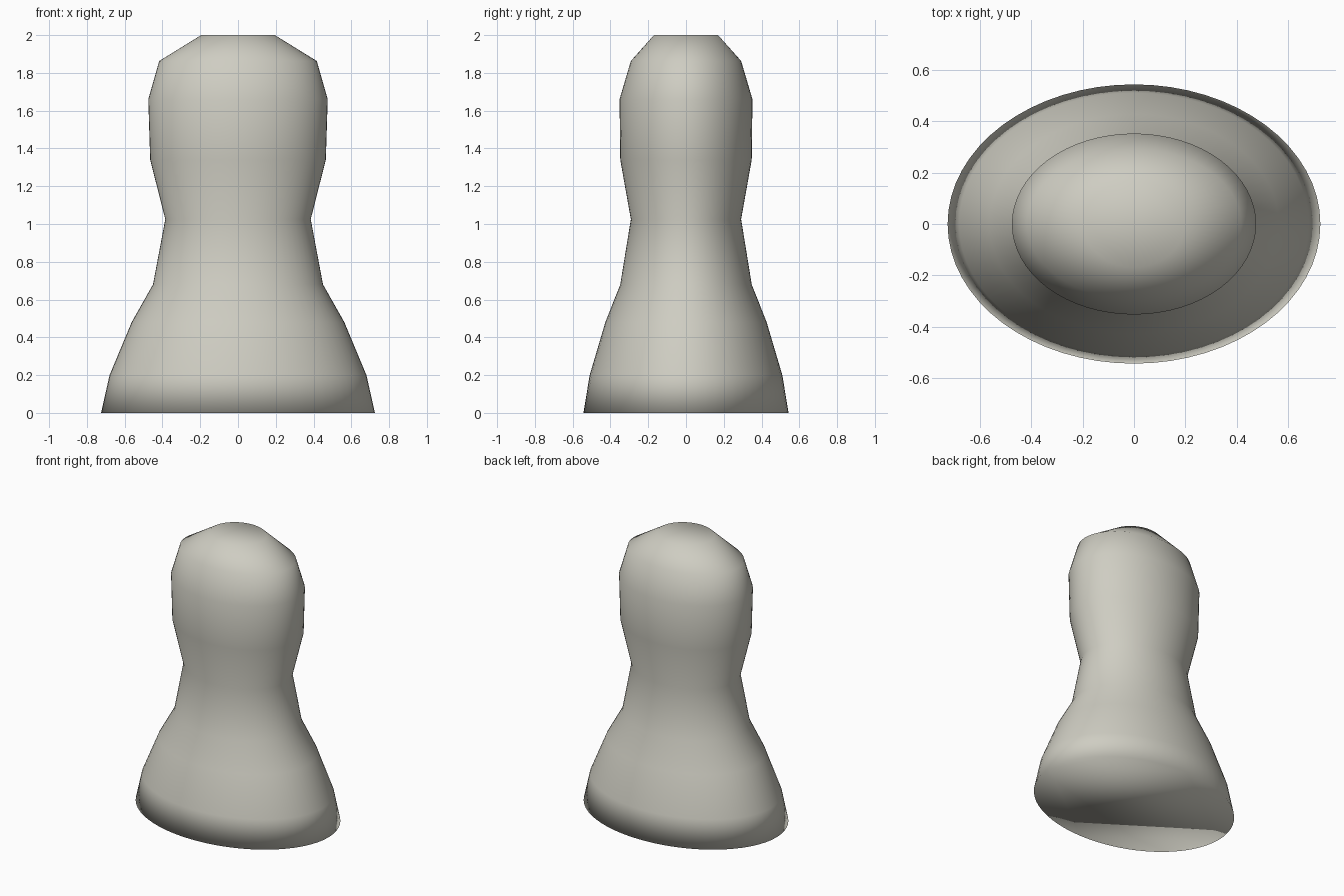
import bpy
import bmesh
import math

if "Cube" in bpy.data.objects:
    bpy.data.objects.remove(bpy.data.objects["Cube"])

SIDES = 64

# Elliptical rings from base to top: half width x, half depth y, height z
RINGS = [
    (0.725, 0.543, 0.0),
    (0.68, 0.51, 0.20),
    (0.563, 0.427, 0.48),
    (0.45, 0.348, 0.68),
    (0.385, 0.292, 1.025),
    (0.465, 0.348, 1.34),
    (0.475, 0.352, 1.66),
    (0.417, 0.292, 1.863),
    (0.195, 0.17, 2.0),
]

stone = bpy.data.materials.new("warm pale grey")
stone.diffuse_color = (0.62, 0.61, 0.54, 1.0)
stone.use_nodes = True
stone.node_tree.nodes["Principled BSDF"].inputs["Base Color"].default_value = stone.diffuse_color

bm = bmesh.new()
loops = []
for rx, ry, z in RINGS:
    loops.append([
        bm.verts.new((rx * math.cos(2 * math.pi * i / SIDES),
                      ry * math.sin(2 * math.pi * i / SIDES), z))
        for i in range(SIDES)])

# Waisted wall between neighbouring rings
for low, high in zip(loops, loops[1:]):
    for i in range(SIDES):
        j = (i + 1) % SIDES
        bm.faces.new((low[i], low[j], high[j], high[i]))

# Flat base and crown caps
bm.faces.new(loops[0][::-1])
bm.faces.new(loops[-1])

# Soft shading runs over the caps as well
for face in bm.faces:
    face.smooth = True

mesh = bpy.data.meshes.new("waisted_body")
bm.to_mesh(mesh)
bm.free()
mesh.materials.append(stone)
body = bpy.data.objects.new("waisted_body", mesh)
bpy.context.collection.objects.link(body)
